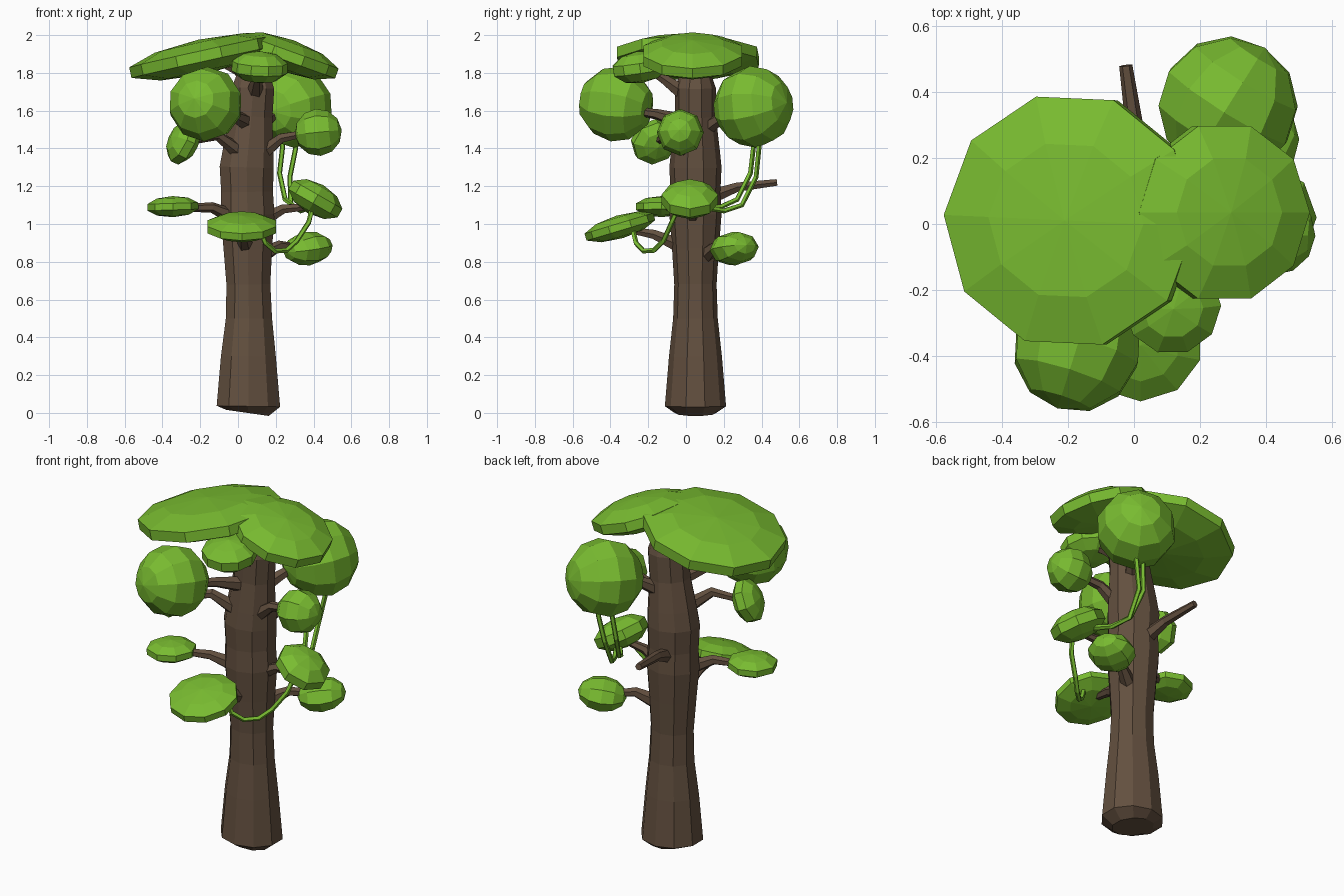
import bpy, bmesh, math
from mathutils import Vector

if "Cube" in bpy.data.objects:
    bpy.data.objects.remove(bpy.data.objects["Cube"])


def material(name, rgb):
    m = bpy.data.materials.new(name)
    m.diffuse_color = (*rgb, 1)
    m.use_nodes = True
    m.node_tree.nodes["Principled BSDF"].inputs["Base Color"].default_value = m.diffuse_color
    return m


BARK = material("bark", (0.125, 0.08, 0.05))
LEAF = material("leaf", (0.19, 0.5, 0.03))
VINE = material("vine", (0.19, 0.5, 0.03))


def finish(bm, name, mat):
    bmesh.ops.recalc_face_normals(bm, faces=bm.faces)
    me = bpy.data.meshes.new(name)
    bm.to_mesh(me)
    bm.free()
    me.materials.append(mat)
    ob = bpy.data.objects.new(name, me)
    bpy.context.collection.objects.link(ob)
    return ob


def tube(name, path, radii, sides, mat, stretch=1.0):
    """Loft a capped polygonal tube along a path."""
    pts = [Vector(p) for p in path]
    whole = pts[-1] - pts[0]
    ref = min((Vector((1, 0, 0)), Vector((0, 1, 0)), Vector((0, 0, 1))),
              key=lambda a: abs(a.dot(whole)))
    bm = bmesh.new()
    rings = []
    for i, p in enumerate(pts):
        t = (pts[min(i + 1, len(pts) - 1)] - pts[max(i - 1, 0)]).normalized()
        u = t.cross(ref).normalized()
        v = t.cross(u)
        rings.append([bm.verts.new(p + radii[i] * (u * math.cos(a) * stretch + v * math.sin(a)))
                      for a in (2 * math.pi * (k + 0.5) / sides for k in range(sides))])
    for lo, hi in zip(rings, rings[1:]):
        for k in range(sides):
            j = (k + 1) % sides
            bm.faces.new((lo[k], lo[j], hi[j], hi[k]))
    bm.faces.new(rings[0])
    bm.faces.new(rings[-1])
    return finish(bm, name, mat)


def blob(name, loc, axis, scale, segs=10, rings=6):
    """Faceted squashed ball whose pole points along axis."""
    bm = bmesh.new()
    bmesh.ops.create_uvsphere(bm, u_segments=segs, v_segments=rings, radius=1)
    ob = finish(bm, name, LEAF)
    ob.location = loc
    ob.scale = scale
    ob.rotation_mode = 'QUATERNION'
    ob.rotation_quaternion = Vector(axis).to_track_quat('Z', 'Y')


def disc(name, loc, axis, r, h, segs=10):
    """Leaf pad with an upright rim (odd ring count)."""
    blob(name, loc, axis, (r * 1.05, r * 1.05, h), segs, 5)


# Trunk: (centre x, z, radius)
profile = [(.05, 0, .11), (.055, .035, .162), (.055, .3, .14), (.058, .5, .118), (.055, .68, .112),
           (.052, .87, .124), (.05, 1.05, .138), (.048, 1.17, .132), (.046, 1.3, .138),
           (.055, 1.4, .128), (.07, 1.57, .108), (.08, 1.72, .108), (.08, 1.83, .07)]
trunk = tube("trunk", [(x, .05, z) for x, z, r in profile], [r for *_, r in profile], 10, BARK, 1.09)

# Canopy pads on top
disc("canopy_large", (-.19, .01, 1.885), (-.22, .01, 1), .39, .093)
disc("canopy_right", (.265, .035, 1.89), (.36, 0, 1), .275, .088)
disc("canopy_front", (.115, -.245, 1.83), (.05, -.15, 1), .148, .085)

# Large and small leaf balls
blob("ball_front_left", (-.172, -.37, 1.635), (-.3, -.95, .15), (.2, .2, .2))
blob("ball_back_right", (.285, .357, 1.62), (.5, .8, .1), (.218, .218, .21))
blob("ball_right", (.425, -.03, 1.485), (1, -.05, .1), (.125, .125, .125), 8)
blob("ball_low_right", (.37, .255, .87), (.85, .5, .15), (.13, .09, .132), 8)

# Leaf pads around the trunk
disc("pad_left_upper", (-.29, -.17, 1.435), (-.85, -.3, .4), .122, .075, 8)
disc("pad_left", (-.345, -.13, 1.092), (-.03, 0, 1), .135, .056, 8)
disc("pad_right", (.41, .02, 1.132), (.5, 0, .87), .15, .085, 8)
disc("pad_front", (.02, -.35, .985), (0, -.3, 1), .19, .062)

# Branches: root, bend, tip
branches = {
    "bare": [(.03, .12, 1.14), (.005, .27, 1.195), (-.025, .48, 1.22)],
    "canopy_large": [(.07, .05, 1.72), (0, .04, 1.81), (-.12, .02, 1.87)],
    "canopy_right": [(.09, .05, 1.72), (.15, .05, 1.81), (.22, .04, 1.86)],
    "canopy_front": [(.09, -.02, 1.7), (.1, -.12, 1.77), (.11, -.2, 1.82)],
    "ball_front_left": [(.04, -.02, 1.54), (-.04, -.15, 1.58), (-.12, -.28, 1.6)],
    "ball_back_right": [(.1, .1, 1.5), (.18, .2, 1.57), (.25, .3, 1.6)],
    "ball_right": [(.11, .01, 1.36), (.23, -.01, 1.455), (.36, -.03, 1.48)],
    "ball_low_right": [(.12, .1, .83), (.22, .16, .885), (.32, .23, .875)],
    "pad_left_upper": [(.02, -.01, 1.37), (-.11, -.09, 1.47), (-.25, -.15, 1.44)],
    "pad_left": [(-.01, .01, 1.03), (-.14, -.06, 1.088), (-.28, -.1, 1.085)],
    "pad_right": [(.11, .04, 1.01), (.24, .03, 1.08), (.36, .02, 1.09)],
    "pad_front": [(.04, -.02, .88), (.03, -.17, .945), (.02, -.28, .965)],
}
for name, path in branches.items():
    tube("branch_" + name, path, [.045, .028, .02], 6, BARK)

# Hanging vines
vines = {
    "back_a": [(.24, .36, 1.46), (.235, .355, 1.4), (.22, .34, 1.27), (.25, .27, 1.13),
               (.3, .18, 1.09), (.37, .09, 1.09)],
    "back_b": [(.31, .385, 1.46), (.305, .385, 1.4), (.275, .37, 1.25), (.28, .295, 1.1),
               (.33, .2, 1.07), (.39, .09, 1.09)],
    "front": [(.39, -.05, 1.07), (.375, -.075, 1.01), (.31, -.12, .91), (.255, -.17, .86),
              (.195, -.225, .857), (.145, -.265, .9), (.12, -.28, .96)],
}
for name, path in vines.items():
    tube("vine_" + name, path, [.014] * len(path), 5, VINE)
